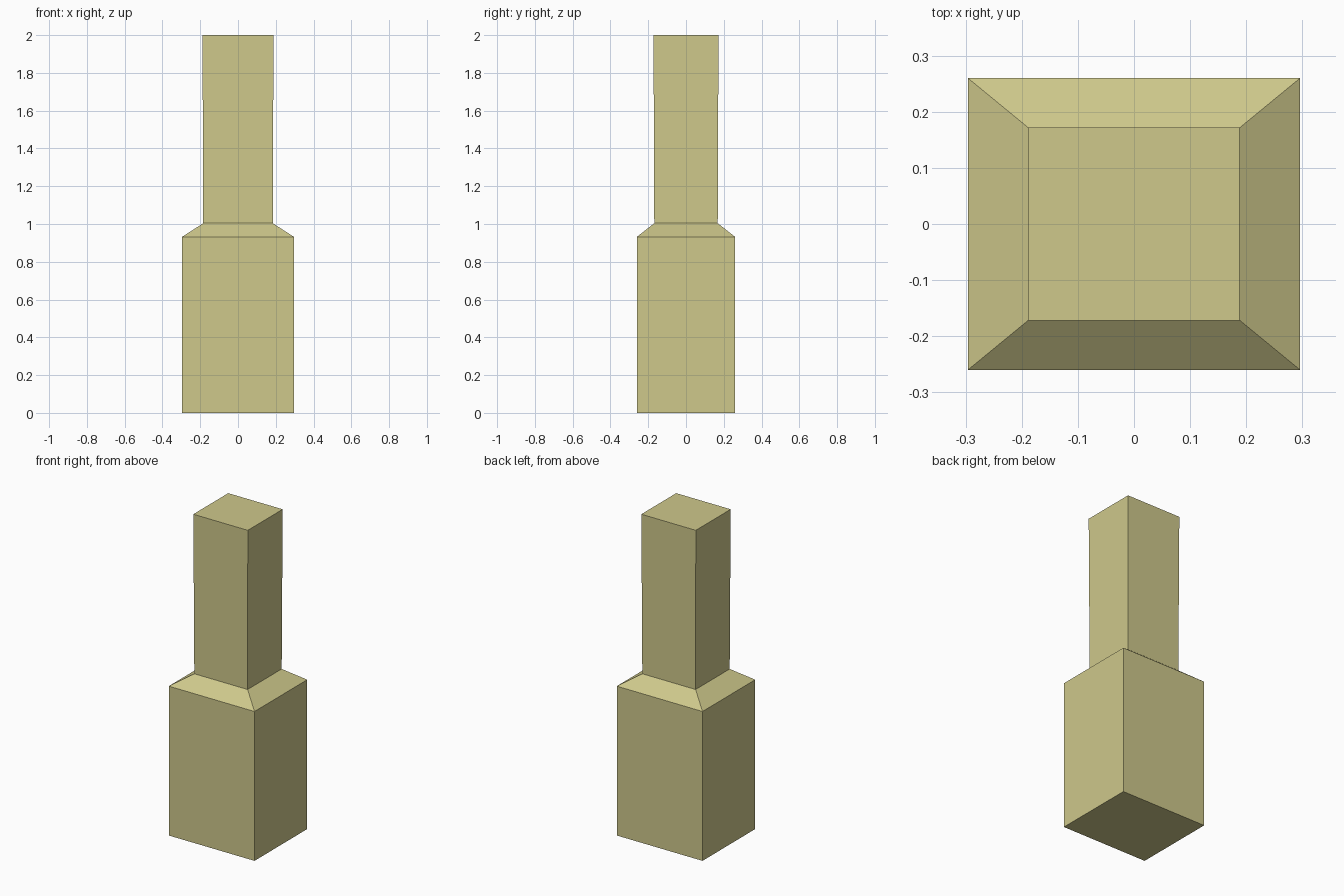
import bpy, bmesh

if "Cube" in bpy.data.objects:
    bpy.data.objects.remove(bpy.data.objects["Cube"])

# Rectangular sections from bottom to top: (half width x, half depth y, height z)
SECTIONS = [
    (0.296, 0.26, 0.0),      # foot
    (0.296, 0.26, 0.932),    # top edge of the wide base
    (0.184, 0.168, 1.004),   # sloped shoulder meets the column
    (0.188, 0.172, 2.0),     # column top, very slightly flared
]

# Loft the stepped pillar through the sections
bm = bmesh.new()
rings = [[bm.verts.new((sx * w, sy * d, z))
          for sx, sy in ((-1, -1), (1, -1), (1, 1), (-1, 1))]
         for w, d, z in SECTIONS]
for low, high in zip(rings, rings[1:]):
    for i in range(4):
        j = (i + 1) % 4
        bm.faces.new((low[i], low[j], high[j], high[i]))
bm.faces.new(rings[0][::-1])
bm.faces.new(rings[-1])
bmesh.ops.recalc_face_normals(bm, faces=bm.faces)

mesh = bpy.data.meshes.new("stepped_pillar")
bm.to_mesh(mesh)
bm.free()
pillar = bpy.data.objects.new("stepped_pillar", mesh)
bpy.context.collection.objects.link(pillar)

# Pale sandy yellow
sand = bpy.data.materials.new("sand")
sand.diffuse_color = (0.62, 0.58, 0.26, 1.0)
sand.use_nodes = True
sand.node_tree.nodes["Principled BSDF"].inputs["Base Color"].default_value = sand.diffuse_color
mesh.materials.append(sand)
